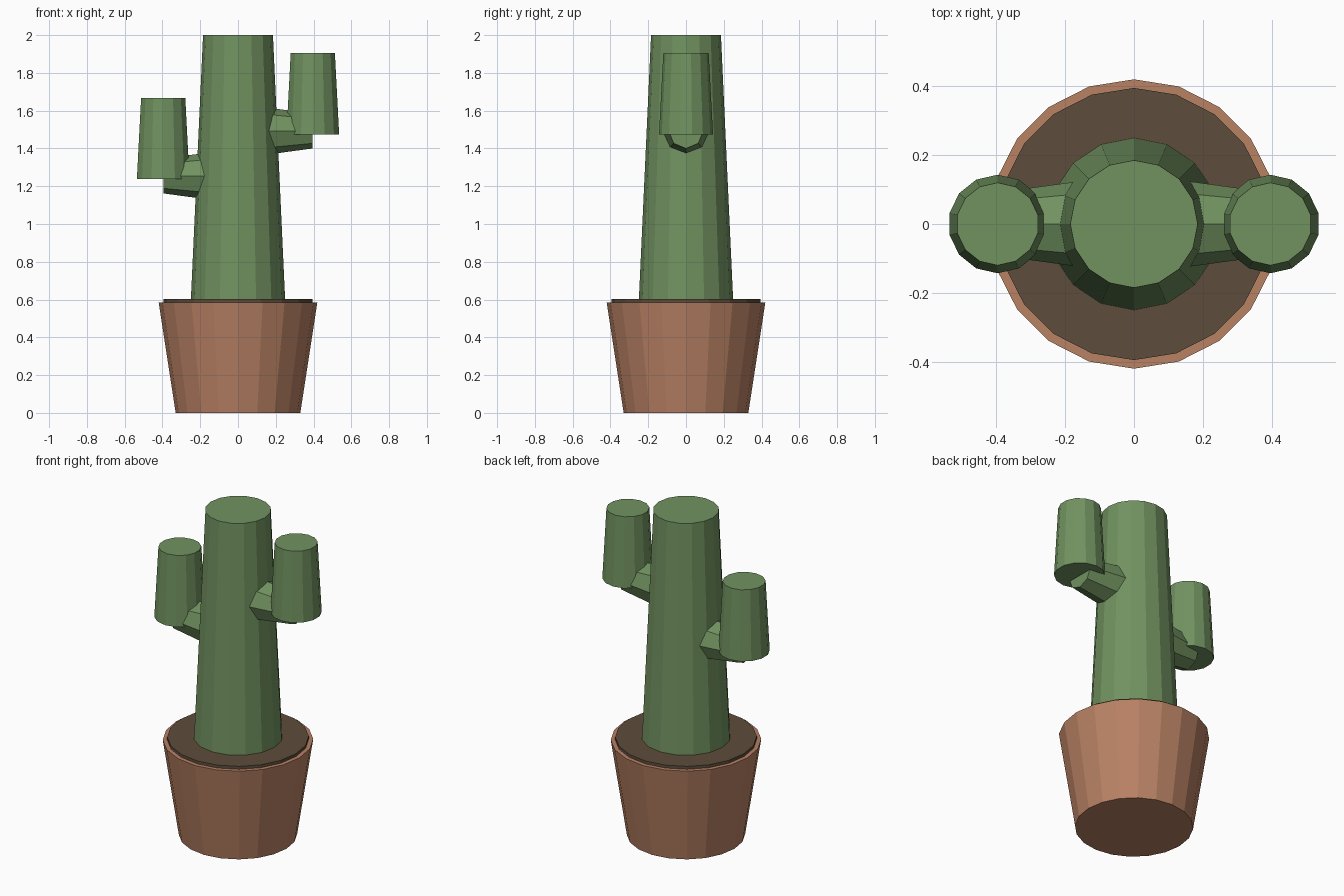
import bpy
import math

cube = bpy.data.objects.get("Cube")
if cube:
    bpy.data.objects.remove(cube, do_unlink=True)


def make_material(name, rgb):
    mat = bpy.data.materials.new(name)
    mat.use_nodes = True
    color = (*rgb, 1.0)
    mat.diffuse_color = color
    bsdf = mat.node_tree.nodes["Principled BSDF"]
    bsdf.inputs["Base Color"].default_value = color
    bsdf.inputs["Roughness"].default_value = 0.9
    return mat


green = make_material("cactus green", (0.165, 0.29, 0.117))
clay = make_material("terracotta", (0.48, 0.22, 0.127))
earth = make_material("dark soil", (0.11, 0.073, 0.043))


def frustum(name, mat, sides, r_bottom, r_top, z_bottom, z_top, x=0.0):
    """Upright flat-shaded tapered cylinder."""
    bpy.ops.mesh.primitive_cone_add(
        vertices=sides, radius1=r_bottom, radius2=r_top,
        depth=z_top - z_bottom, location=(x, 0, (z_bottom + z_top) / 2))
    obj = bpy.context.object
    obj.name = name
    obj.data.materials.append(mat)
    return obj


# Pot, soil and main stem
frustum("pot", clay, 20, 0.33, 0.42, 0.0, 0.585)
frustum("soil", earth, 20, 0.395, 0.395, 0.5, 0.603)
frustum("trunk", green, 16, 0.25, 0.185, 0.59, 2.0)


# Arms: a sideways tapered branch carrying an upright tip
def arm(label, side, base_z):
    frustum(label + "_arm_tip", green, 14, 0.143, 0.12,
            base_z, base_z + 0.43, side * 0.396)
    branch = frustum(label + "_arm_branch", green, 8, 0.132, 0.092, 0.0, 0.295)
    branch.location = (side * 0.2475, 0, base_z + 0.017)
    branch.rotation_euler = (0, side * math.pi / 2, 0)


arm("left", 1, 1.475)
arm("right", -1, 1.237)
